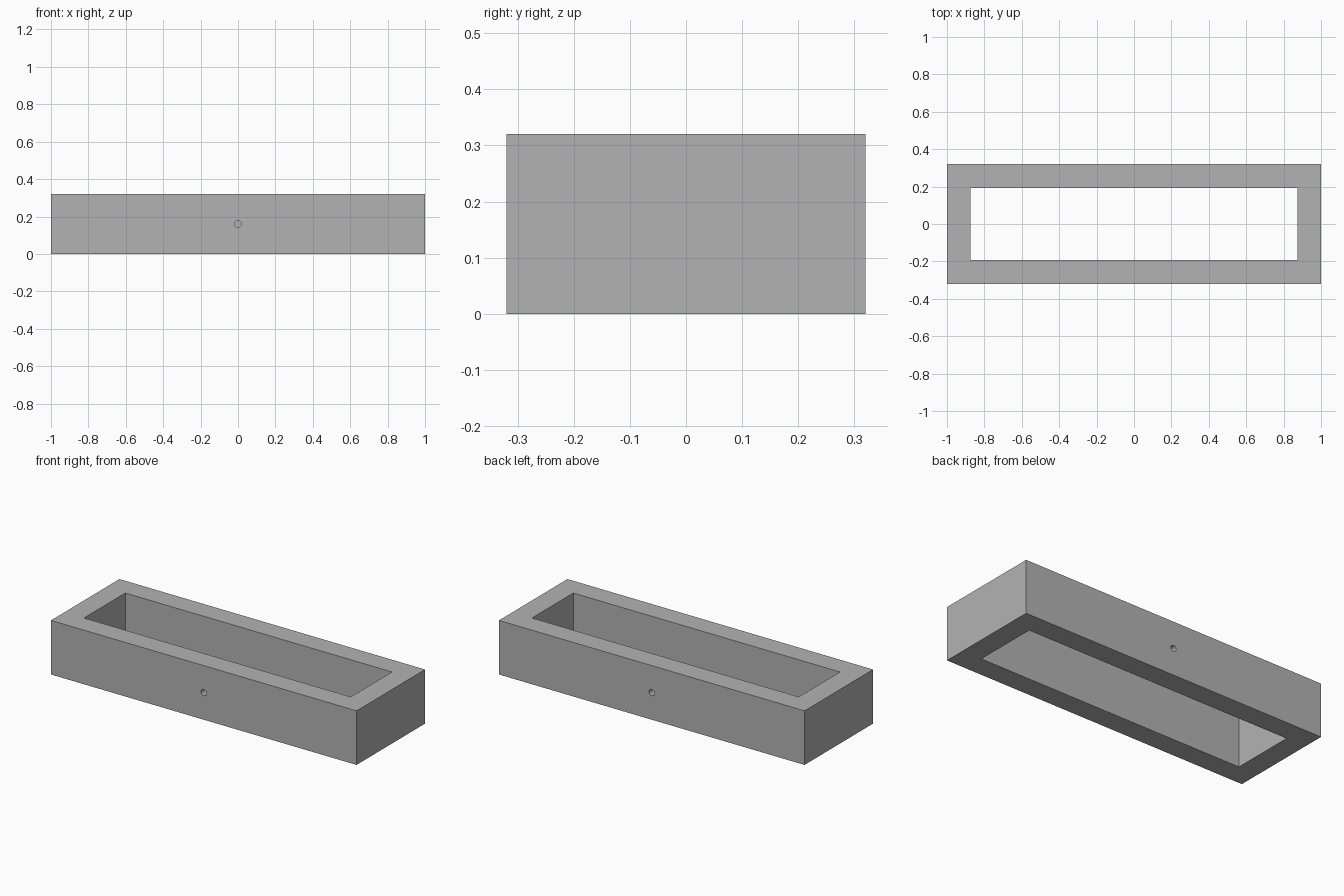
import bpy
import math

default = bpy.data.objects.get("Cube")
if default:
    bpy.data.objects.remove(default, do_unlink=True)

LENGTH, WIDTH, HEIGHT = 2.0, 0.64, 0.32
WALL = 0.127
HOLE_RADIUS, HOLE_DEPTH = 0.018, 0.06

grey = bpy.data.materials.new("plain_grey")
grey.use_nodes = True
colour = (0.45, 0.45, 0.45, 1)
grey.diffuse_color = colour
grey.node_tree.nodes["Principled BSDF"].inputs["Base Color"].default_value = colour


def box(name, size):
    bpy.ops.mesh.primitive_cube_add(size=1, location=(0, 0, HEIGHT / 2))
    obj = bpy.context.object
    obj.name = name
    obj.scale = size
    bpy.ops.object.transform_apply(location=False, rotation=False, scale=True)
    obj.data.materials.append(grey)
    return obj


def cut(target, cutter):
    mod = target.modifiers.new(cutter.name, "BOOLEAN")
    mod.operation = "DIFFERENCE"
    mod.solver = "EXACT"
    mod.object = cutter
    cutter.hide_render = True
    cutter.hide_set(True)


# Rectangular frame, open at top and bottom
frame = box("frame", (LENGTH, WIDTH, HEIGHT))
cut(frame, box("opening_cutter", (LENGTH - 2 * WALL, WIDTH - 2 * WALL, HEIGHT * 2)))

# Blind round hole in the middle of each long wall
for side, name in ((-1, "front_hole_cutter"), (1, "back_hole_cutter")):
    bpy.ops.mesh.primitive_cylinder_add(
        vertices=16, radius=HOLE_RADIUS, depth=2 * HOLE_DEPTH,
        location=(0, side * WIDTH / 2, HEIGHT / 2), rotation=(math.pi / 2, 0, 0))
    hole = bpy.context.object
    hole.name = name
    hole.data.materials.append(grey)
    cut(frame, hole)

# Bake the cuts, then drop the cutters
bpy.ops.object.select_all(action="DESELECT")
bpy.context.view_layer.objects.active = frame
frame.select_set(True)
for mod in list(frame.modifiers):
    cutter = mod.object
    bpy.ops.object.modifier_apply(modifier=mod.name)
    bpy.data.objects.remove(cutter, do_unlink=True)
bpy.ops.object.shade_smooth_by_angle(angle=math.radians(30))
